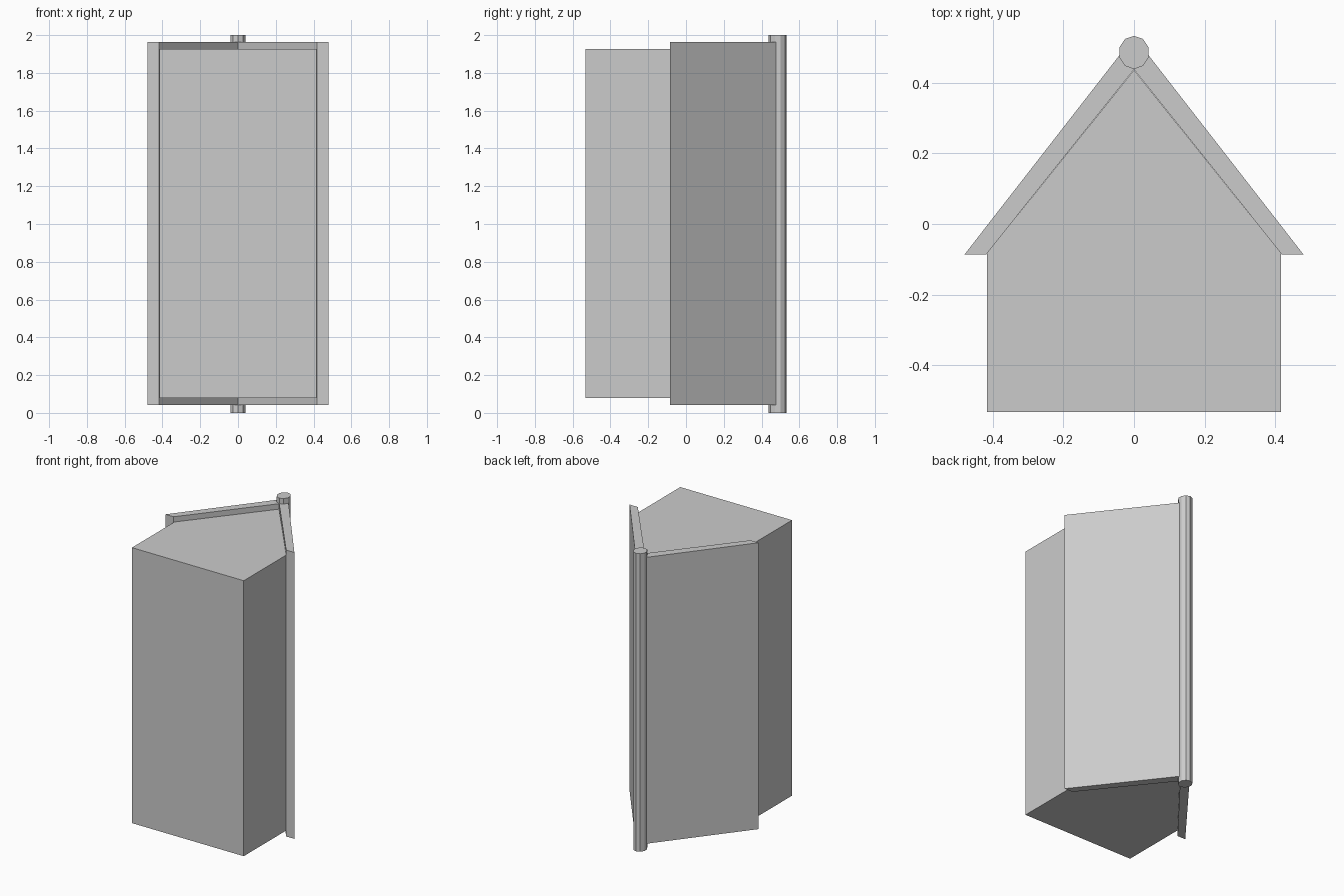
import bpy, bmesh
from math import cos, sin, pi

if "Cube" in bpy.data.objects:
    bpy.data.objects.remove(bpy.data.objects["Cube"])


def prism(name, profile, z0, z1):
    """Extrude an xy outline from z0 to z1."""
    bm = bmesh.new()
    base = bm.faces.new([bm.verts.new((x, y, z0)) for x, y in profile])
    top = bmesh.ops.extrude_face_region(bm, geom=[base])["geom"]
    bmesh.ops.translate(bm, vec=(0, 0, z1 - z0),
                        verts=[v for v in top if isinstance(v, bmesh.types.BMVert)])
    bmesh.ops.recalc_face_normals(bm, faces=bm.faces[:])
    mesh = bpy.data.meshes.new(name)
    bm.to_mesh(mesh)
    bm.free()
    obj = bpy.data.objects.new(name, mesh)
    bpy.context.collection.objects.link(obj)
    return obj


# House body with gabled ends
prism("house_body", [(-0.415, -0.532), (0.415, -0.532), (0.415, -0.082),
                     (0, 0.435), (-0.415, -0.082)], 0.078, 1.927)

# Two roof slabs meeting under the ridge, as one chevron
prism("roof", [(0.418, -0.086), (0.479, -0.086), (0, 0.53),
               (-0.479, -0.086), (-0.418, -0.086), (0, 0.437)], 0.041, 1.963)

# Ten-sided ridge pole along the roof peak
ring = [pi / 2 + i * pi / 5 for i in range(10)]
prism("ridge_pole", [(0.043 * cos(a), 0.485 + 0.047 * sin(a)) for a in ring], 0, 2)
